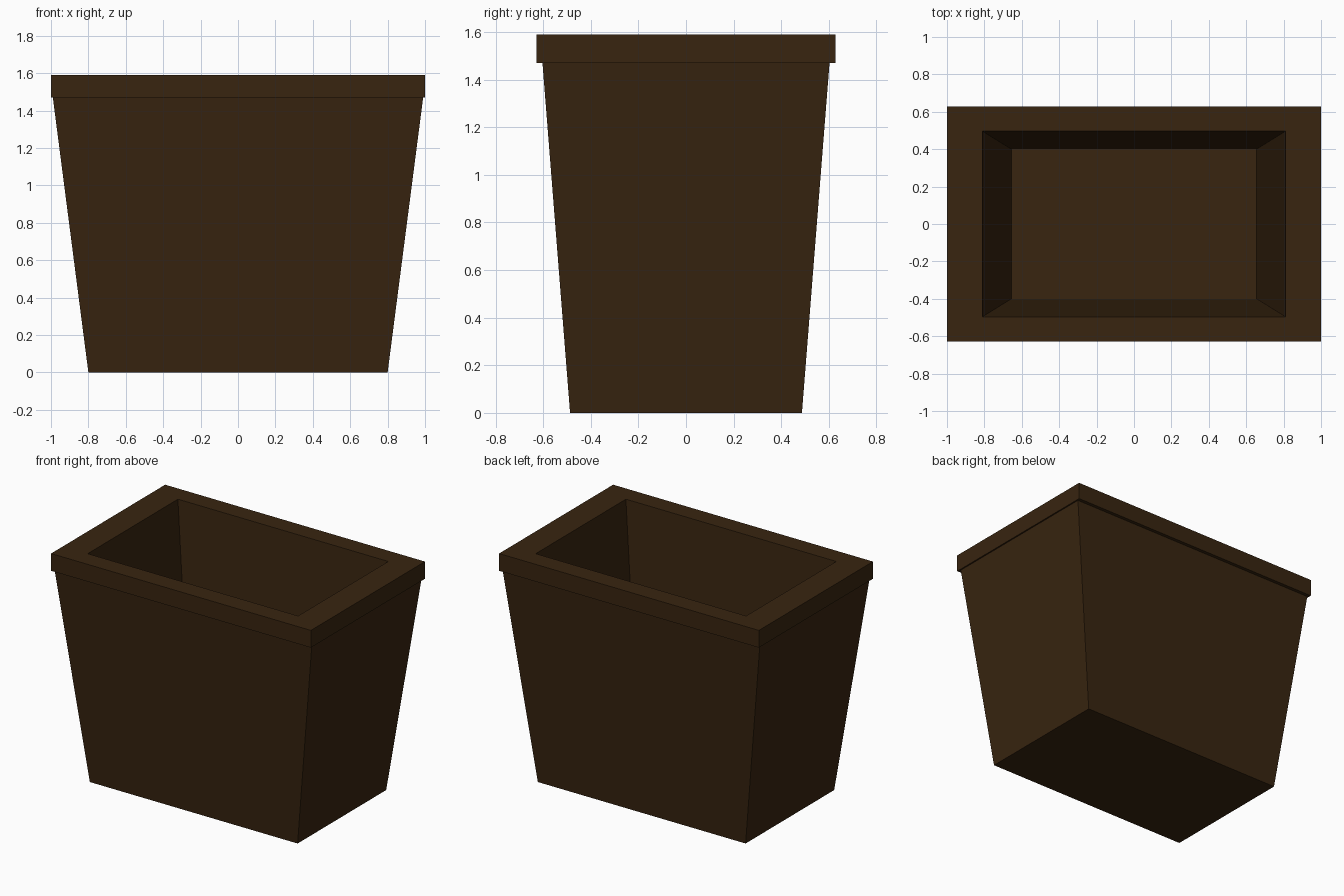
import bpy
import bmesh

cube = bpy.data.objects.get("Cube")
if cube:
    bpy.data.objects.remove(cube, do_unlink=True)

# Single dark wood colour
wood = bpy.data.materials.new("dark_brown")
wood.use_nodes = True
colour = (0.04, 0.018, 0.005, 1.0)
wood.diffuse_color = colour
wood.node_tree.nodes["Principled BSDF"].inputs["Base Color"].default_value = colour


def loft(name, sections, cap_start=False, cap_end=False):
    """Join rectangular sections, each (half width, half depth, height)."""
    bm = bmesh.new()
    rings = [[bm.verts.new((sx * w, sy * d, z))
              for sx, sy in ((-1, -1), (1, -1), (1, 1), (-1, 1))]
             for w, d, z in sections]
    for low, high in zip(rings, rings[1:]):
        for i in range(4):
            j = (i + 1) % 4
            bm.faces.new((low[i], low[j], high[j], high[i]))
    if cap_start:
        bm.faces.new(rings[0][::-1])
    if cap_end:
        bm.faces.new(rings[-1])
    mesh = bpy.data.meshes.new(name)
    bm.to_mesh(mesh)
    bm.free()
    mesh.materials.append(wood)
    obj = bpy.data.objects.new(name, mesh)
    bpy.context.collection.objects.link(obj)
    return obj


RIM_LOW, RIM_TOP, FLOOR = 1.47, 1.59, 0.12
foot = (0.8, 0.487)
shoulder = (0.99, 0.603)
lip = (1.0, 0.627)
mouth = (0.81, 0.496)
well = (0.655, 0.4)

# Tapered outer body with its underside
loft("planter_body", [(*foot, 0), (*shoulder, RIM_LOW)], cap_start=True)

# Overhanging rim, open in the middle
loft("planter_rim", [(*shoulder, RIM_LOW), (*lip, RIM_LOW),
                     (*lip, RIM_TOP), (*mouth, RIM_TOP)])

# Tapered hollow down to the inner floor
loft("planter_hollow", [(*mouth, RIM_TOP), (*well, FLOOR)], cap_end=True)
